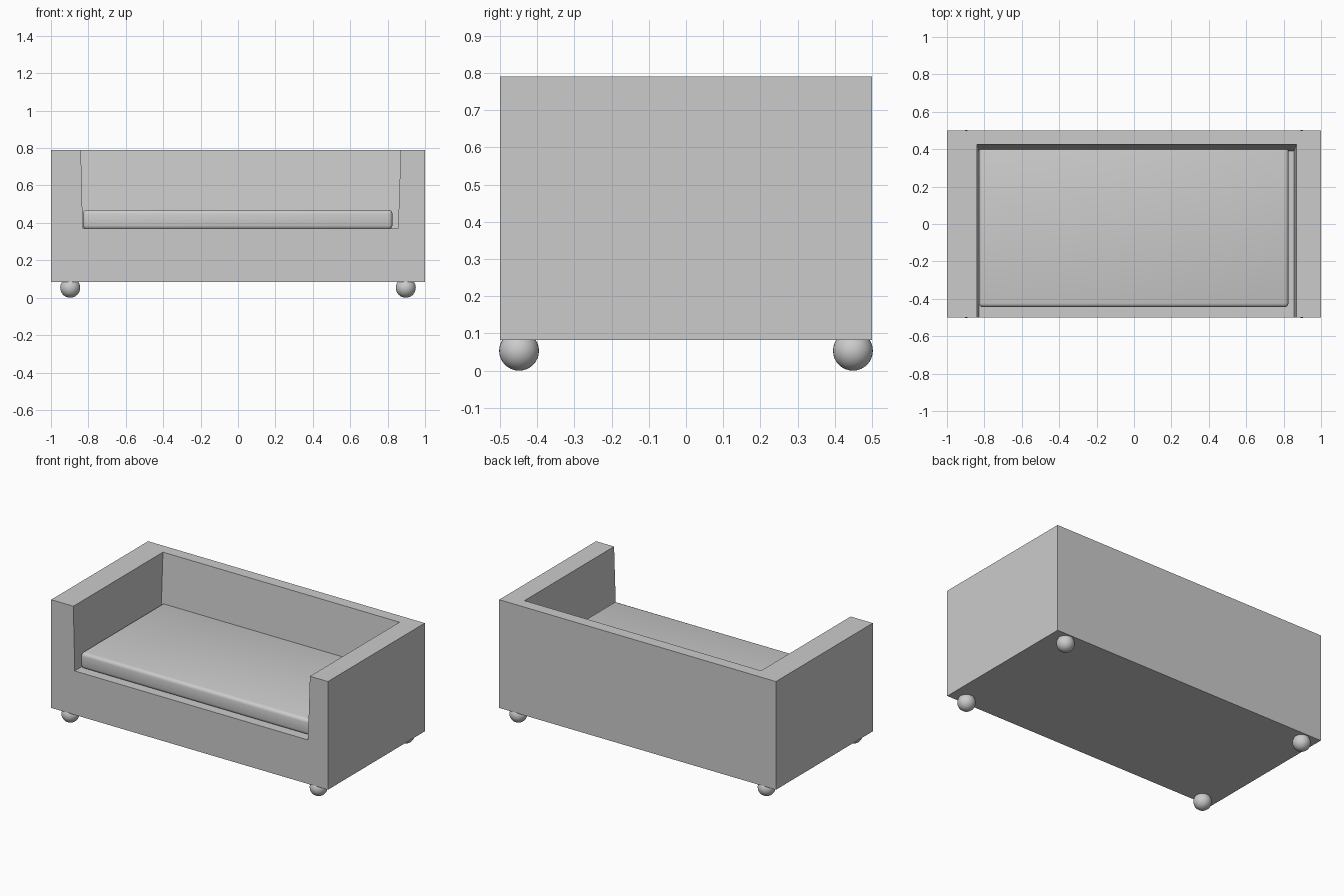
import bpy, bmesh

if "Cube" in bpy.data.objects:
    bpy.data.objects.remove(bpy.data.objects["Cube"])


def mesh_object(name, bm):
    bmesh.ops.recalc_face_normals(bm, faces=bm.faces)
    me = bpy.data.meshes.new(name)
    bm.to_mesh(me)
    bm.free()
    ob = bpy.data.objects.new(name, me)
    bpy.context.collection.objects.link(ob)
    return ob


# Frame: box with a tapered recess open to the front
Z0, SEAT, TOP = 0.083, 0.37, 0.79
bm = bmesh.new()
ring = [(-1, -0.5), (1, -0.5), (1, 0.5), (-1, 0.5)]
low = [bm.verts.new((x, y, Z0)) for x, y in ring]
high = [bm.verts.new((x, y, TOP)) for x, y in ring]
# recess corners: front left, front right, back right, back left
floor = [bm.verts.new((x, y, SEAT)) for x, y in
         [(-0.83, -0.5), (0.856, -0.5), (0.856, 0.39), (-0.83, 0.39)]]
rim = [bm.verts.new((x, y, TOP)) for x, y in
       [(-0.84, -0.5), (0.87, -0.5), (0.87, 0.425), (-0.84, 0.425)]]
bm.faces.new(low)
bm.faces.new(floor)
for i in (1, 2, 3):
    j = (i + 1) % 4
    bm.faces.new((low[i], low[j], high[j], high[i]))        # outer sides
    bm.faces.new((floor[i], floor[j], rim[j], rim[i]))      # recess walls
    bm.faces.new((high[i], high[j], rim[j], rim[i]))        # top of arms and back
bm.faces.new((low[0], low[1], high[1], rim[1], floor[1], floor[0], rim[0], high[0]))
mesh_object("sofa_frame", bm)

# Seat cushion: softly rounded slab
bm = bmesh.new()
bmesh.ops.create_cube(bm, size=1)
lo, hi = (-0.83, -0.445, 0.365), (0.826, 0.415, 0.47)
for v in bm.verts:
    v.co = [a + (b - a) * (c + 0.5) for a, b, c in zip(lo, hi, v.co)]
cushion = mesh_object("seat_cushion", bm)
bev = cushion.modifiers.new("rounding", "BEVEL")
bev.width = 0.022
bev.segments = 3
for p in cushion.data.polygons:
    p.use_smooth = True

# Four ball feet
R = 0.0535
for sx in (-1, 1):
    for sy in (-1, 1):
        bm = bmesh.new()
        bmesh.ops.create_uvsphere(bm, u_segments=32, v_segments=16, radius=R)
        foot = mesh_object("ball_foot", bm)
        foot.location = (sx * 0.897, sy * 0.4485, R)
        for p in foot.data.polygons:
            p.use_smooth = True
